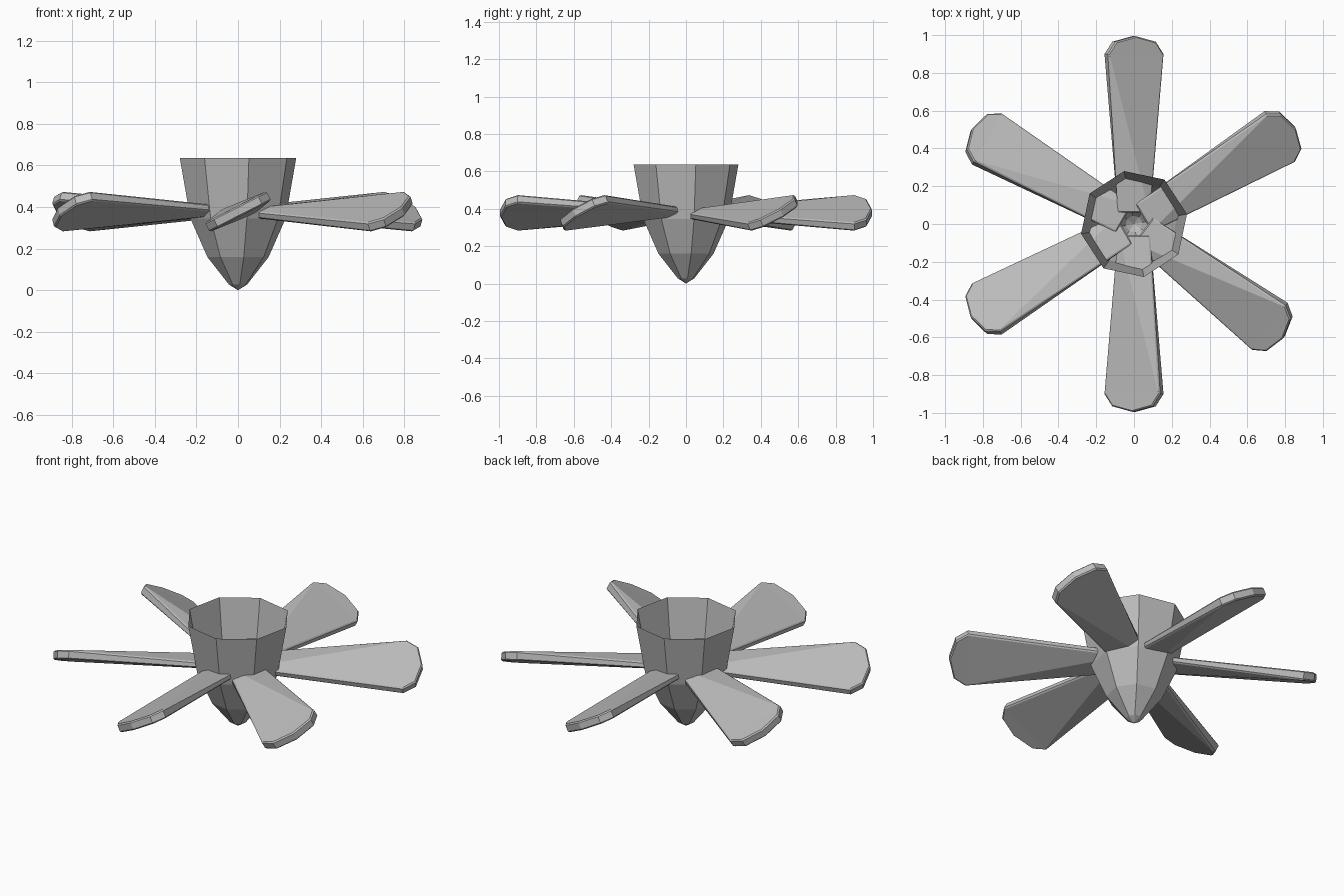
import bpy, bmesh, math
from mathutils import Matrix, Vector

cube = bpy.data.objects.get("Cube")
if cube:
    bpy.data.objects.remove(cube)

# Single flat grey for the whole model
grey = bpy.data.materials.new("grey metal")
grey.use_nodes = True
colour = (0.5, 0.5, 0.5, 1)
grey.diffuse_color = colour
grey.node_tree.nodes["Principled BSDF"].inputs["Base Color"].default_value = colour


def add_object(name, bm):
    mesh = bpy.data.meshes.new(name)
    bm.to_mesh(mesh)
    bm.free()
    mesh.materials.append(grey)
    obj = bpy.data.objects.new(name, mesh)
    bpy.context.collection.objects.link(obj)
    return obj


# Hub: eight-sided open cup narrowing to a point, a thin shell
SIDES = 8
TURN = math.radians(10.6)
PROFILE = [(0.285, 0.637), (0.233, 0.345), (0.15, 0.16), (0.045, 0.028)]
bm = bmesh.new()
rings = []
for radius, z in PROFILE:
    angles = [TURN + math.tau * i / SIDES for i in range(SIDES)]
    rings.append([bm.verts.new((radius * math.cos(a), radius * math.sin(a), z)) for a in angles])
tip = bm.verts.new((0, 0, 0))
for i in range(SIDES):
    j = (i + 1) % SIDES
    for upper, lower in zip(rings, rings[1:]):
        bm.faces.new((upper[i], lower[i], lower[j], upper[j]))
    bm.faces.new((rings[-1][i], tip, rings[-1][j]))
add_object("hub", bm)

# Blade outline along +x: distance from axis, sideways offset
OUTLINE = [(0.06, -0.085), (0.9, -0.165), (0.965, -0.12), (0.995, 0),
           (0.965, 0.12), (0.9, 0.165), (0.06, 0.085)]
BLADE_Z = 0.378


def make_blade(name, angle):
    bm = bmesh.new()
    layers = []
    for side in (1, -1):
        layer = []
        for dist, offset in OUTLINE:
            # Pitch and thickness grow from the root to the tip
            t = min((dist - 0.06) / 0.84, 1)
            twist = Matrix.Rotation(math.radians(4 + 23 * t), 3, "X")
            half = 0.016 + 0.009 * t
            p = twist @ Vector((dist, offset, side * half))
            layer.append(bm.verts.new(p))
        layers.append(layer)
    top, bottom = layers
    n = len(OUTLINE)
    for i in range(n):
        j = (i + 1) % n
        bm.faces.new((top[i], bottom[i], bottom[j], top[j]))
    # Long body and rounded end as separate caps
    for layer, flip in ((top, False), (bottom, True)):
        for ids in ((0, 1, 5, 6), (1, 2, 3, 4, 5)):
            verts = [layer[k] for k in ids]
            bm.faces.new(verts[::-1] if flip else verts)
    rim = [e for e in bm.edges
           if any(abs(f.normal.z) < 0.6 for f in e.link_faces)]
    bm.normal_update()
    rim = [bm.edges.get((layer[i], layer[(i + 1) % n])) for layer in layers for i in range(n)]
    bmesh.ops.bevel(bm, geom=rim, offset=0.007, segments=1, affect="EDGES")
    bmesh.ops.triangulate(bm, faces=[f for f in bm.faces if f.calc_area() > 0.05])
    bmesh.ops.recalc_face_normals(bm, faces=bm.faces[:])
    turn = Matrix.Rotation(math.radians(angle), 4, "Z")
    bm.transform(Matrix.Translation((0, 0, BLADE_Z)) @ turn)
    return add_object(name, bm)


# Six blades around the hub, slightly unevenly spaced
for number, angle in enumerate((31, 90, 150, 210, 270, 323), 1):
    make_blade(f"blade_{number}", angle)
